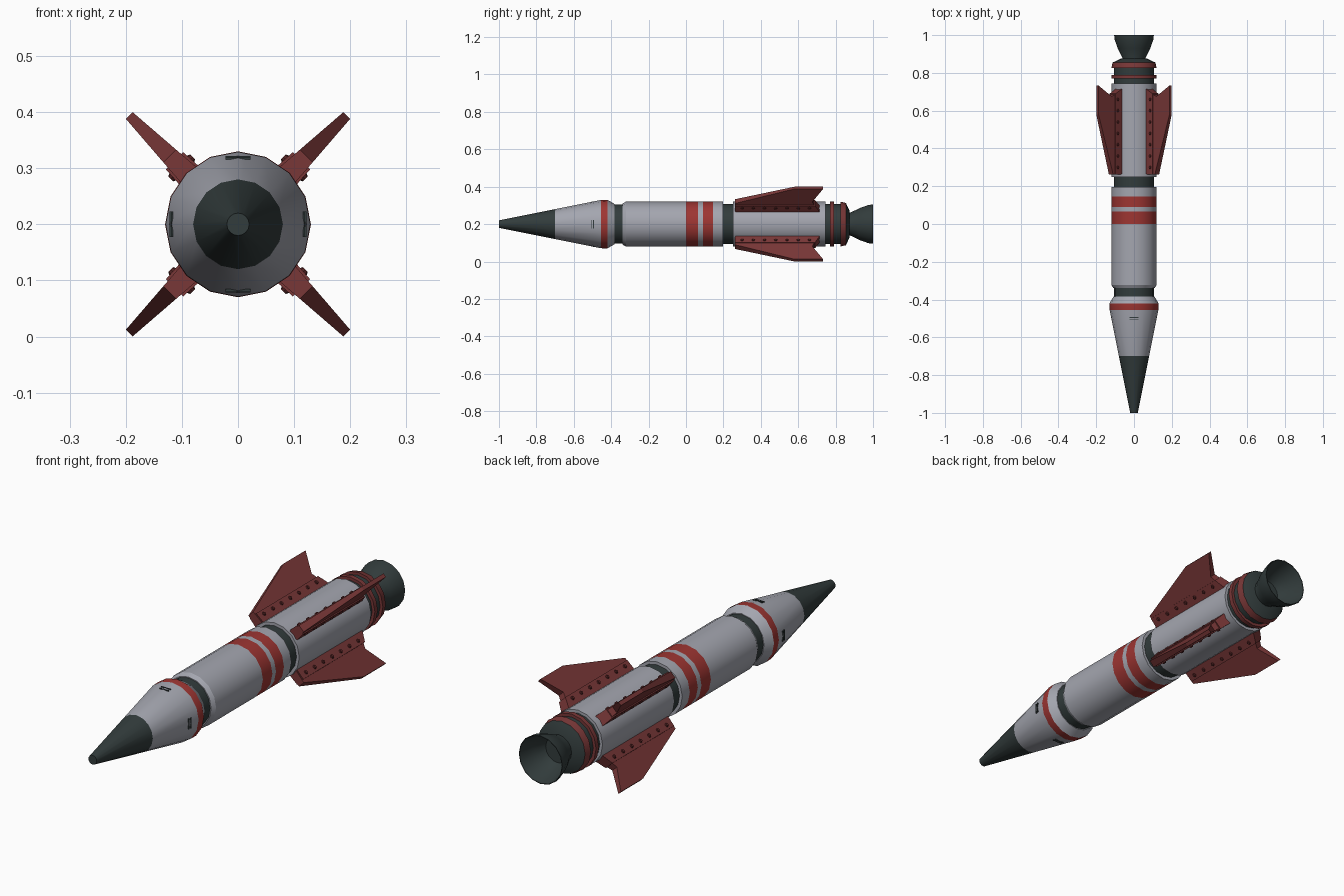
import bpy, bmesh, math
from mathutils import Vector, Matrix

if "Cube" in bpy.data.objects:
    bpy.data.objects.remove(bpy.data.objects["Cube"])

ZC = 0.2      # height of the long axis
SIDES = 16

def mat(name, rgb):
    m = bpy.data.materials.new(name)
    m.diffuse_color = (*rgb, 1)
    m.use_nodes = True
    m.node_tree.nodes["Principled BSDF"].inputs["Base Color"].default_value = m.diffuse_color
    return m

HULL = mat("hull grey", (0.37, 0.38, 0.43))
DARK = mat("dark green grey", (0.032, 0.045, 0.045))
STRIPE = mat("stripe red", (0.34, 0.036, 0.032))
FIN = mat("fin dark red", (0.19, 0.038, 0.038))
BOLT = mat("bolt maroon", (0.09, 0.018, 0.018))

def finish(name, bm, mats, smooth=True):
    bmesh.ops.recalc_face_normals(bm, faces=bm.faces)
    me = bpy.data.meshes.new(name)
    bm.to_mesh(me)
    bm.free()
    for m in mats:
        me.materials.append(m)
    if smooth:
        me.shade_smooth()
        me.set_sharp_from_angle(angle=math.radians(28))
    ob = bpy.data.objects.new(name, me)
    bpy.context.collection.objects.link(ob)
    return ob

def lathe(name, profile):
    """Profile rows are (y, radius, material of the band that follows)."""
    bm = bmesh.new()
    mats = list(dict.fromkeys(p[2] for p in profile))
    rings = []
    for y, r, _ in profile:
        rings.append([bm.verts.new((r * math.cos(2 * math.pi * k / SIDES), y,
                                    ZC + r * math.sin(2 * math.pi * k / SIDES)))
                      for k in range(SIDES)])
    for i in range(len(rings) - 1):
        for k in range(SIDES):
            j = (k + 1) % SIDES
            f = bm.faces.new((rings[i][k], rings[i][j], rings[i + 1][j], rings[i + 1][k]))
            f.material_index = mats.index(profile[i][2])
    bm.faces.new(rings[0]).material_index = mats.index(profile[0][2])
    bm.faces.new(rings[-1]).material_index = mats.index(profile[-1][2])
    return finish(name, bm, mats)

# Nose cone with dark tip and red band
lathe("nose_cone", [(-1.0, 0.02, DARK), (-0.7, 0.08, HULL), (-0.455, 0.129, STRIPE),
                    (-0.42, 0.13, HULL), (-0.383, 0.108, HULL)])
lathe("front_neck", [(-0.39, 0.105, DARK), (-0.33, 0.105, DARK)])

# Main hull with two stripes
lathe("main_hull", [(-0.34, 0.109, HULL), (-0.322, 0.12, HULL), (0.0, 0.12, STRIPE),
                    (0.065, 0.12, HULL), (0.09, 0.12, STRIPE), (0.145, 0.12, HULL),
                    (0.197, 0.12, HULL)])
lathe("middle_neck", [(0.19, 0.107, DARK), (0.26, 0.107, DARK)])

# Rear hull, ringed engine section and nozzle
lathe("rear_hull", [(0.25, 0.12, HULL), (0.745, 0.12, HULL)])
lathe("engine_core", [(0.74, 0.107, DARK), (0.83, 0.107, DARK)])
lathe("engine_ring", [(0.77, 0.12, FIN), (0.79, 0.12, FIN)])
lathe("engine_cap", [(0.825, 0.12, FIN), (0.855, 0.113, DARK), (0.875, 0.07, DARK)])
lathe("nozzle", [(0.86, 0.062, DARK), (0.88, 0.062, DARK), (0.93, 0.086, DARK),
                 (0.975, 0.102, DARK), (1.0, 0.105, DARK), (1.0, 0.102, DARK),
                 (0.93, 0.082, DARK), (0.885, 0.056, DARK)])

def slab(bm, outline, half, u, n):
    """Plate from (radius, y) points, with a half thickness that varies by radius."""
    c = Vector((0, 0, ZC))
    a, b = [[bm.verts.new(c + u * r + Vector((0, y, 0)) + n * (s * half(r)))
             for r, y in outline] for s in (1, -1)]
    bm.faces.new(a)
    bm.faces.new(b[::-1])
    for i in range(len(outline)):
        j = (i + 1) % len(outline)
        bm.faces.new((a[i], b[i], b[j], a[j]))

BLADE = [(0.105, 0.262), (0.172, 0.262), (0.274, 0.58), (0.274, 0.733),
         (0.182, 0.675), (0.105, 0.71)]
PAD = [(0.105, 0.265), (0.16, 0.265), (0.16, 0.69), (0.105, 0.72)]

# Four diagonal fins with bolted mounting pads
for i in range(4):
    ang = math.radians(45 + 90 * i)
    u = Vector((math.cos(ang), 0, math.sin(ang)))
    n = Vector((-math.sin(ang), 0, math.cos(ang)))
    bm = bmesh.new()
    slab(bm, BLADE, lambda r: 0.021 - (r - 0.105) / 0.169 * 0.0125, u, n)
    slab(bm, PAD, lambda r: 0.025 - (r - 0.105) * 0.06, u, n)
    finish(f"fin_{i + 1}", bm, [FIN], smooth=False)

    bm = bmesh.new()
    for s in (1, -1):
        for k in range(7):
            p = Vector((0, 0.3 + 0.06 * k, ZC)) + u * 0.142 + n * (s * 0.024)
            rot = (n * s).to_track_quat('Z', 'Y').to_matrix().to_4x4()
            bmesh.ops.create_cone(bm, cap_ends=True, segments=8, radius1=0.01, radius2=0.006,
                                  depth=0.008, matrix=Matrix.Translation(p) @ rot)
    finish(f"fin_bolts_{i + 1}", bm, [BOLT], smooth=False)

# Thin vent slots on four sides of the nose
bm = bmesh.new()
for i in range(4):
    turn = Matrix.Translation((0, 0, ZC)) @ Matrix.Rotation(i * math.pi / 2, 4, 'Y')
    for y in (-0.507, -0.495):
        r = 0.08 + (y + 0.7) * 0.2
        m = turn @ Matrix.Translation((0, y, r - 0.001)) @ Matrix.Diagonal((0.045, 0.004, 0.004, 1))
        bmesh.ops.create_cube(bm, size=1, matrix=m)
finish("nose_vents", bm, [DARK], smooth=False)
